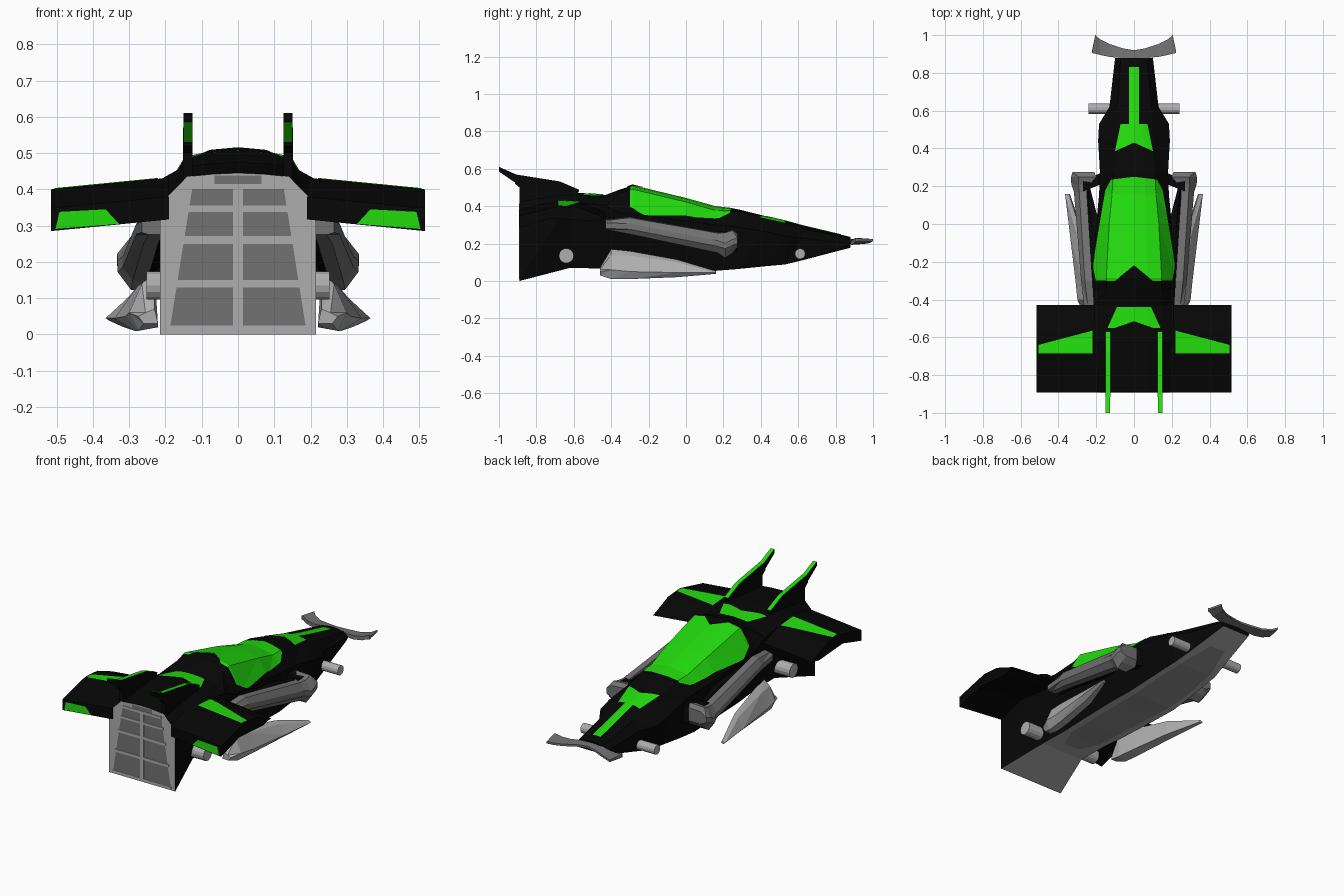
import bpy, bmesh, math
from mathutils import Vector, Matrix

if "Cube" in bpy.data.objects:
    bpy.data.objects.remove(bpy.data.objects["Cube"])


def material(name, rgb):
    m = bpy.data.materials.new(name)
    m.diffuse_color = (*rgb, 1)
    m.use_nodes = True
    m.node_tree.nodes["Principled BSDF"].inputs["Base Color"].default_value = m.diffuse_color
    return m


BLACK = material("black", (0.002, 0.002, 0.002))
GREEN = material("bright green", (0.016, 0.71, 0.004))
LIGHT = material("light grey", (0.42, 0.42, 0.42))
MID = material("mid grey", (0.27, 0.27, 0.27))
DARK = material("dark grey", (0.17, 0.17, 0.17))


def finish(bm, name, mats, mirror=False, rule=None, recalc=True):
    if recalc:
        bmesh.ops.recalc_face_normals(bm, faces=bm.faces)
    bm.normal_update()
    if rule:
        for f in bm.faces:
            f.material_index = rule(f)
    me = bpy.data.meshes.new(name)
    bm.to_mesh(me)
    bm.free()
    for m in mats:
        me.materials.append(m)
    ob = bpy.data.objects.new(name, me)
    bpy.context.collection.objects.link(ob)
    if mirror:
        ob.modifiers.new("mirror", 'MIRROR').use_clip = False
    return ob


def loft(name, rings, mats, mirror=False, rule=None):
    """Skin a list of equal-length closed rings and cap both ends."""
    bm = bmesh.new()
    vs = [[bm.verts.new(p) for p in r] for r in rings]
    n = len(vs[0])
    for a, b in zip(vs, vs[1:]):
        for i in range(n):
            j = (i + 1) % n
            q = (a[i], a[j], b[j], b[i])
            if i < n // 2:  # split mirrored halves along mirrored diagonals
                bm.faces.new((q[0], q[1], q[2])), bm.faces.new((q[0], q[2], q[3]))
            else:
                bm.faces.new((q[0], q[1], q[3])), bm.faces.new((q[1], q[2], q[3]))
    bm.faces.new(vs[0])
    bm.faces.new(vs[-1])
    return finish(bm, name, mats, mirror, rule)


def decal(name, src, poly, mat, up=1, lift=0.0025, mirror=False):
    """Painted area: copy of src cut to a convex counter-clockwise xy outline."""
    bm = bmesh.new()
    bm.from_mesh(src.data)
    bmesh.ops.delete(bm, geom=[f for f in bm.faces if f.normal.z * up < 0.15], context='FACES')
    for (ax, ay), (bx, by) in zip(poly, poly[1:] + poly[:1]):
        bmesh.ops.bisect_plane(bm, geom=bm.verts[:] + bm.edges[:] + bm.faces[:], dist=1e-5,
                               plane_co=(ax, ay, 0), plane_no=(by - ay, ax - bx, 0), clear_outer=True)
    bm.normal_update()
    for v in bm.verts:
        v.co += v.normal * lift
    for f in bm.faces:
        f.material_index = 0
    return finish(bm, name, [mat], mirror, recalc=False)


def sym(half):
    """Right half outline (going up in y) -> full counter-clockwise outline."""
    return half + [(-x, y) for x, y in reversed(half) if x]


# Hull: y, bottom x z, waist x z, shoulder x z, ridge z
stations = [
    (-.89, .215, 0, .215, .36, .14, .435, .445),
    (-.62, .14, .07, .213, .428, .152, .462, .475),
    (-.43, .14, .066, .213, .40, .14, .445, .46),
    (-.35, .145, .064, .218, .365, .145, .47, .49),
    (-.285, .15, .062, .22, .36, .145, .488, .51),
    (.0, .16, .058, .2, .32, .13, .42, .441),
    (.155, .16, .054, .185, .30, .115, .375, .398),
    (.27, .155, .063, .18, .29, .11, .37, .385),
    (.44, .145, .08, .19, .26, .10, .325, .343),
    (.53, .14, .088, .185, .24, .095, .30, .322),
    (.62, .125, .11, .13, .23, .09, .28, .297),
    (.88, .09, .178, .10, .2, .07, .225, .235),
]


def hull_ring(y, xb, zb, xm, zm, xs, zs, zc):
    r = [(xb, zb), (xm, zm), (xs, zs), (xs * .5, zs + .7 * (zc - zs))]
    return [(x, y, z) for x, z in r] + [(0, y, zc)] + [(-x, y, z) for x, z in reversed(r)]


hull = loft("hull", [hull_ring(*s) for s in stations], [BLACK, LIGHT],
            rule=lambda f: int(f.normal.z < -.6 or f.normal.y < -.9))

# Painted areas on the hull
decal("canopy", hull, sym([(.2, -.3), (.217, -.22), (.15, .18), (.12, .235), (0, .25)]), GREEN)
decal("canopy_notch", hull, sym([(.11, -.31), (0, -.22)]), BLACK, lift=.006)
decal("nose_stripe", hull, sym([(.025, .52), (.025, .83)]), GREEN)
decal("nose_flare", hull, [(0, .43), (.1, .385), (.07, .53), (0, .53)], GREEN, mirror=True)
decal("rear_deck_panel", hull, [(0, -.515), (.10, -.55), (.14, -.55), (.09, -.44), (0, -.44)],
      GREEN, mirror=True)
decal("belly_panel", hull, sym([(.05, -.54), (.105, -.42), (.125, .3), (.10, .55), (.05, .72)]),
      MID, up=-1)

# Rear grille: dark panels in a tapering light frame
bm = bmesh.new()


def rear_quad(x0, x1, z0, z1, taper=True):
    k = lambda x, z: x * (1 - .85 * (z - .02)) if taper else x
    bm.faces.new([bm.verts.new((x, -.892, z)) for x, z in
                  ((x0, z0), (k(x1, z0), z0), (k(x1, z1), z1), (x0, z1))])


for z0, z1 in ((.025, .13), (.15, .25), (.272, .338), (.355, .403)):
    rear_quad(.014, .187, z0, z1)
rear_quad(0, .065, .415, .438, False)
finish(bm, "rear_grille_panels", [DARK], True, recalc=False)

# Raised grille ribs
bm = bmesh.new()
for z, w in ((.014, .38), (.14, .35), (.261, .31), (.346, .28), (.408, .25)):
    bmesh.ops.create_cube(bm, size=1, matrix=Matrix.Translation((0, -.891, z)) @ Matrix.Diagonal((w, .006, .014, 1)))
bmesh.ops.create_cube(bm, size=1, matrix=Matrix.Translation((0, -.891, .21)) @ Matrix.Diagonal((.022, .006, .40, 1)))
finish(bm, "rear_grille_ribs", [LIGHT])

# Wings
tip = [(-.43, .335), (-.57, .392), (-.68, .40), (-.893, .348), (-.893, .285), (-.72, .335), (-.5, .32)]
wing = loft("wing", [[(.19, y, z + .032) for y, z in tip], [(.515, y, z) for y, z in tip]],
            [BLACK], mirror=True)
decal("wing_stripe", wing, [(.22, -.685), (.505, -.685), (.505, -.64), (.22, -.565)], GREEN, mirror=True)
bm = bmesh.new()
bm.faces.new([bm.verts.new((x, -.895, z)) for x, z in ((.328, .305), (.503, .291), (.492, .338), (.365, .345))])
finish(bm, "wing_rear_marking", [GREEN], True, recalc=False)

# Tail fins with green top edges, and tips with a green underside
fin = [(-.57, .487), (-.675, .532), (-.915, .57), (-.915, .52), (-.89, .5), (-.89, .42), (-.6, .42)]
spike = [(-.88, .562), (-.91, .57), (-1, .61), (-1, .585), (-.92, .53), (-.88, .51)]
loft("tail_fin", [[(x, y, z) for y, z in fin] for x in (.125, .151)], [BLACK, GREEN], True,
     lambda f: int(f.normal.z > .5))
loft("tail_fin_tip", [[(x, y, z) for y, z in spike] for x in (.126, .150)], [BLACK, GREEN], True,
     lambda f: int(f.normal.z > .5 or (f.normal.z < -.5 and f.calc_center_median().y < -.93)))


# Side intake arms: y, inner x, middle x, outer x, bottom z, top z
def arm_ring(y, xi, xm, xo, zb, zt):
    zm = (zb + zt) / 2
    return [(xi, y, zt), (xm, y, zt - .004), (xo, y, zm + .01), (xo, y, zm - .02), (xm, y, zb), (xi, y, zb)]


loft("side_arm", [arm_ring(*s) for s in (
    (-.43, .21, .245, .265, .275, .327), (-.3, .22, .26, .28, .25, .342),
    (.17, .25, .29, .318, .15, .26), (.21, .235, .295, .332, .123, .262),
    (.25, .20, .295, .333, .15, .274), (.275, .21, .285, .325, .18, .257))], [DARK], True)

# Black rail and strut joining each arm to the hull
loft("arm_rail", [arm_ring(*s) for s in (
    (-.41, .17, .2, .225, .27, .335), (-.05, .17, .22, .25, .22, .295),
    (.2, .235, .245, .26, .17, .258))], [BLACK], True)
loft("arm_strut", [[(x, y + .25 - .4 * (x - .15), z) for y, z in
                    ((-.03, .16), (.03, .16), (.03, .265), (-.03, .265))] for x in (.15, .27)], [BLACK], True)

# Lower skids sweeping outward to the nose
skid = [(-.46, (.23, .07, .255, .06, .275, .05, .26, .03, .22, .03)),
        (-.40, (.23, .17, .265, .14, .30, .06, .275, .01, .22, .02)),
        (-.30, (.24, .16, .275, .135, .31, .05, .285, .01, .23, .02)),
        (-.05, (.28, .115, .305, .10, .34, .045, .315, .02, .27, .025)),
        (.16, (.345, .053, .35, .052, .365, .045, .355, .038, .34, .04))]
loft("lower_skid", [[(c[i], y, c[i + 1]) for i in range(0, 10, 2)] for y, c in skid], [LIGHT], True)

# Side cylinders
for name, y, z, r, x0, x1 in (("rear_axle", -.64, .135, .04, .1, .252), ("front_axle", .61, .145, .028, .08, .24)):
    bm = bmesh.new()
    bmesh.ops.create_cone(bm, cap_ends=True, segments=14, radius1=r, radius2=r, depth=x1 - x0,
                          matrix=Matrix.Translation(((x0 + x1) / 2, y, z)) @ Matrix.Rotation(math.pi / 2, 4, 'Y'))
    finish(bm, name, [LIGHT], True)

# Crescent nose blade: x, back y, front y, z
blade = [(0, .875, .92, .215), (.06, .878, .93, .212), (.13, .885, .953, .204),
         (.18, .895, .978, .208), (.205, .902, 1, .218), (.222, .905, .92, .22)]
blade = [(-x, a, b, z) for x, a, b, z in reversed(blade[1:])] + blade
loft("nose_blade", [[(x, a, z - .011), (x, b, z - .006), (x, b, z + .006), (x, a, z + .011)]
                    for x, a, b, z in blade], [DARK])
